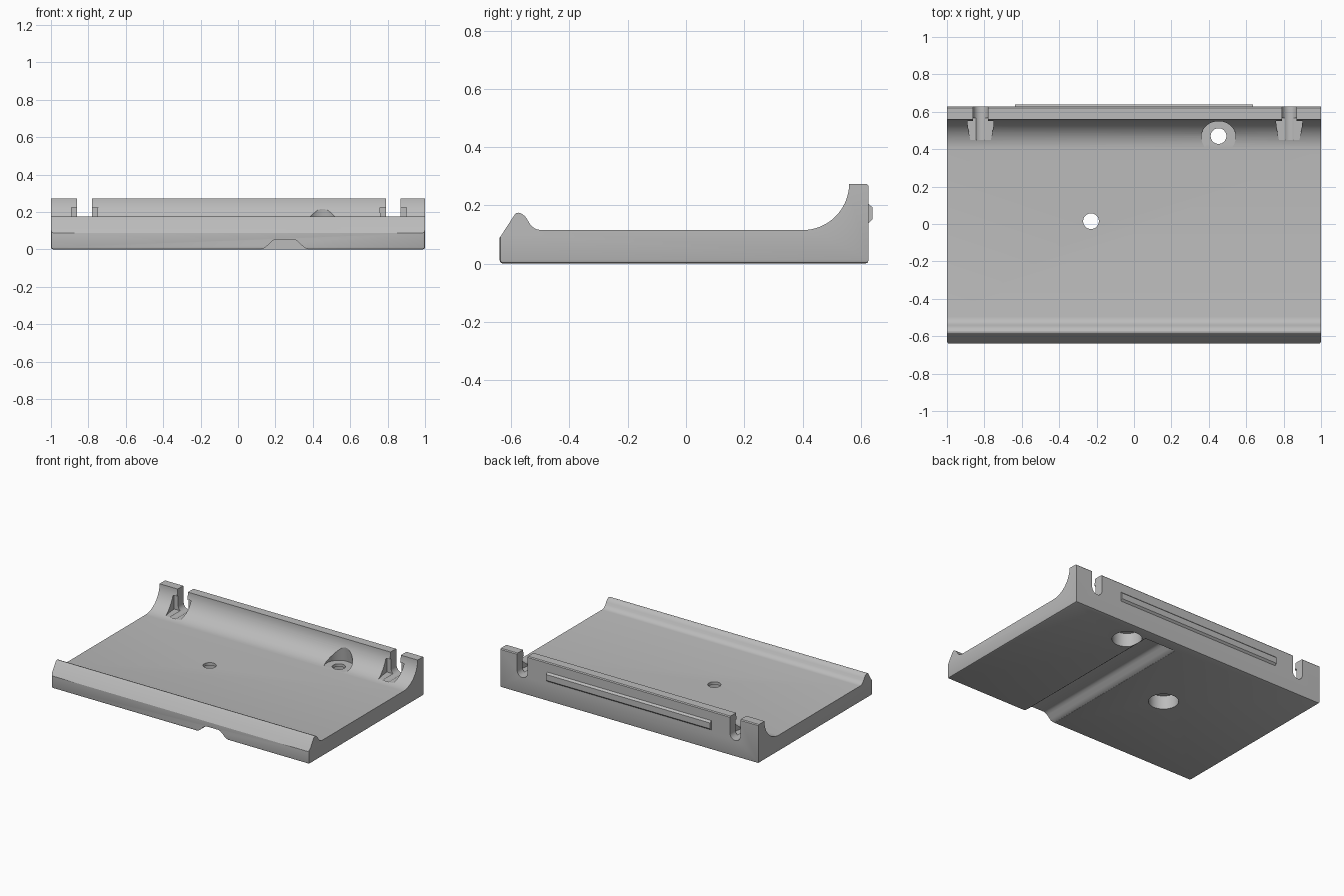
import bpy, bmesh
from math import sin, cos, pi
from mathutils import Vector

cube = bpy.data.objects.get("Cube")
if cube:
    bpy.data.objects.remove(cube, do_unlink=True)

grey = bpy.data.materials.new("plain grey")
grey.use_nodes = True
grey.diffuse_color = (0.5, 0.5, 0.5, 1)
grey.node_tree.nodes["Principled BSDF"].inputs["Base Color"].default_value = (0.5, 0.5, 0.5, 1)


def arc(cx, cy, r, start, end, steps):
    angles = [start + (end - start) * i / steps for i in range(steps + 1)]
    return [(cx + r * cos(a), cy + r * sin(a)) for a in angles]


def finish(name, bm):
    bmesh.ops.recalc_face_normals(bm, faces=bm.faces)
    mesh = bpy.data.meshes.new(name)
    bm.to_mesh(mesh)
    bm.free()
    mesh.materials.append(grey)
    ob = bpy.data.objects.new(name, mesh)
    bpy.context.collection.objects.link(ob)
    return ob


def prism_mesh(points, axis, low, high):
    """Extrude a 2D outline along the x, y or z axis."""
    place = {"x": lambda a, b: (low, a, b),
             "y": lambda a, b: (a, low, b),
             "z": lambda a, b: (a, b, low)}[axis]
    bm = bmesh.new()
    face = bm.faces.new([bm.verts.new(place(a, b)) for a, b in points])
    new = bmesh.ops.extrude_face_region(bm, geom=[face])["geom"]
    move = Vector([(high - low) * (axis == k) for k in "xyz"])
    bmesh.ops.translate(bm, vec=move, verts=[v for v in new if isinstance(v, bmesh.types.BMVert)])
    return bm


def prism(name, points, axis, low, high):
    return finish(name, prism_mesh(points, axis, low, high))


def cone(name, x, y, low, high, r_low, r_high):
    bm = bmesh.new()
    bmesh.ops.create_cone(bm, cap_ends=True, segments=48, radius1=r_low, radius2=r_high, depth=high - low)
    bmesh.ops.translate(bm, vec=(x, y, (low + high) / 2), verts=bm.verts)
    return finish(name, bm)


def cut(target, cutter):
    cutter.hide_render = True
    mod = target.modifiers.new("cut", "BOOLEAN")
    mod.operation = "DIFFERENCE"
    mod.solver = "EXACT"
    mod.object = cutter
    bpy.context.view_layer.objects.active = target
    bpy.ops.object.modifier_apply(modifier=mod.name)
    bpy.data.objects.remove(cutter, do_unlink=True)


# Tray body: side profile with a front lip and a coved back wall
FLOOR, BACK, FRONT = 0.115, 0.627, -0.64
profile = [(FRONT, 0), (FRONT, 0.088), (-0.588, 0.168), (-0.583, 0.173), (-0.576, 0.175),
           (-0.565, 0.172), (-0.553, 0.163), (-0.545, 0.152), (-0.537, 0.138),
           (-0.528, 0.127), (-0.514, 0.118), (-0.497, FLOOR)]
profile += arc(0.4, 0.275, 0.16, -pi / 2, -0.06, 20)
profile += [(0.56, 0.273), (BACK - 0.006, 0.273), (BACK, 0.267), (BACK, 0)]
bm = prism_mesh(profile, "x", -1, 1)


def softened(edge):
    a, b = (v.co for v in edge.verts)
    bottom = a.z < 0.001 and b.z < 0.001
    front_corner = abs(a.x - b.x) < 0.001 and a.y < FRONT + 0.001 and b.y < FRONT + 0.001
    return bottom or front_corner


bmesh.ops.bevel(bm, geom=[e for e in bm.edges if softened(e)], offset=0.012,
                segments=2, profile=0.5, affect="EDGES")
tray = finish("tray_body", bm)

# Cable slots through the back wall, each with a flared pocket in the cove
for x in (-0.82, 0.83):
    slot = [(x + 0.04, 0.4)] + arc(x, 0.155, 0.04, 0, -pi, 16) + [(x - 0.04, 0.4)]
    cut(tray, prism("slot_cutter", slot, "y", 0.45, 0.7))
    half = [(0.055, 0.45), (0.063, 0.49), (0.069, 0.53), (0.071, 0.566)]
    pocket = [(x + w, y) for w, y in half] + [(x - w, y) for w, y in reversed(half)]
    cut(tray, prism("pocket_cutter", pocket, "z", 0.123, 0.225))

# Screw holes with wide recesses underneath
for x, y in ((-0.23, 0.015), (0.452, 0.47)):
    cut(tray, cone("recess_cutter", x, y, -0.1, 0.095, 0.095, 0.095))
    cut(tray, cone("hole_cutter", x, y, -0.1, 0.4, 0.042, 0.042))
cut(tray, cone("clearance_cutter", 0.452, 0.47, FLOOR + 0.0005, 0.24, 0.094, 0.076))

# Cable channel along the underside, open at the front
half = [(0.125, -0.05), (0.125, 0.001), (0.11, 0.007), (0.095, 0.018),
        (0.075, 0.038), (0.06, 0.049), (0.045, 0.054)]
channel = [(0.25 + w, z) for w, z in half] + [(0.25 - w, z) for w, z in reversed(half)]
cut(tray, prism("channel_cutter", channel, "y", -0.8, 0.55))

# Raised bar on the back with sloped upper and lower edges
bar = prism("back_bar", [(BACK - 0.005, 0.14), (BACK, 0.14), (0.64, 0.152), (0.64, 0.193),
                         (BACK, 0.205), (BACK - 0.005, 0.205)], "x", -0.635, 0.635)

for ob in (tray, bar):
    bpy.ops.object.select_all(action="DESELECT")
    ob.select_set(True)
    bpy.context.view_layer.objects.active = ob
    bpy.ops.object.shade_smooth_by_angle(angle=0.5)
